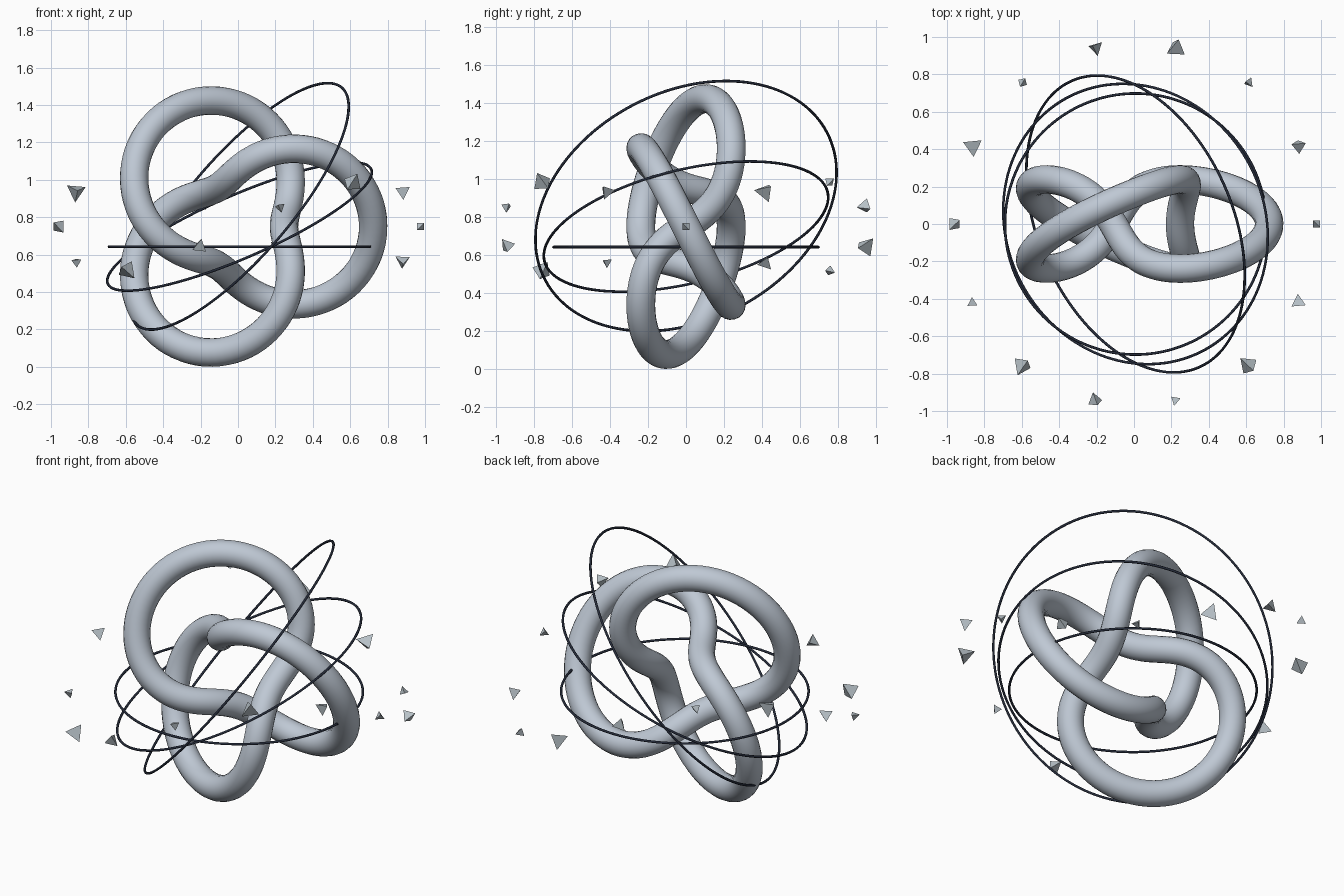
import bpy
import math
from mathutils import Matrix, Vector

if "Cube" in bpy.data.objects:
    bpy.data.objects.remove(bpy.data.objects["Cube"])

R = 0.4765                      # knot radius
TUBE = 0.0762                   # knot tube radius
CENTRE = Vector((0.008, 0, 0.75))


def material(name, colour):
    m = bpy.data.materials.new(name)
    m.diffuse_color = (*colour, 1)
    m.use_nodes = True
    m.node_tree.nodes["Principled BSDF"].inputs["Base Color"].default_value = m.diffuse_color
    return m


pale_steel = material("pale_steel", (0.52, 0.58, 0.66))
dark_navy = material("dark_navy", (0.018, 0.024, 0.042))
soft_grey = material("soft_grey", (0.48, 0.54, 0.58))


def knot_point(u):
    w = 1.5 * u
    r = R * (1 + 0.5 * math.cos(w))
    return CENTRE + Vector((r * math.cos(u), -0.5 * R * math.sin(w), r * math.sin(u)))


# Trefoil knot: round tube swept along a closed path
STEPS = 240
curve = bpy.data.curves.new("knot", 'CURVE')
curve.dimensions = '3D'
curve.bevel_depth = TUBE
curve.bevel_resolution = 8
spline = curve.splines.new('POLY')
spline.points.add(STEPS - 1)
for i, p in enumerate(spline.points):
    p.co = (*knot_point(4 * math.pi * i / STEPS), 1)
spline.use_cyclic_u = True
knot = bpy.data.objects.new("knot", curve)
bpy.context.collection.objects.link(knot)
bpy.context.view_layer.objects.active = knot
knot.select_set(True)
bpy.ops.object.convert(target='MESH')
knot = bpy.context.object
knot.data.materials.clear()
knot.data.materials.append(pale_steel)
bpy.ops.object.shade_smooth()

# Three thin orbit rings, each higher, wider and more tilted
for i, radius in enumerate((0.698, 0.768, 0.838)):
    a, b = 0.24 * i, 0.4 * i
    normal = Vector((-math.sin(b), -math.cos(b) * math.sin(a), math.cos(b) * math.cos(a)))
    bpy.ops.mesh.primitive_torus_add(
        major_radius=radius, minor_radius=0.0072, major_segments=128, minor_segments=8,
        location=CENTRE + Vector((0, 0, 0.108 * (i - 1))),
        rotation=normal.to_track_quat('Z', 'Y').to_euler())
    ring = bpy.context.object
    ring.name = f"orbit_ring_{i + 1}"
    ring.data.materials.append(dark_navy)
    bpy.ops.object.shade_smooth()

# Tumbling tetrahedral shards on a wavy circle, in three sizes
CORNERS = [Vector(c).normalized() for c in ((1, -1, 1), (-1, -1, -1), (-1, 1, 1), (1, 1, -1))]
FACES = [(0, 2, 1), (0, 1, 3), (0, 3, 2), (1, 2, 3)]
COUNT = 14
for k in range(COUNT):
    t = 2 * math.pi * k / COUNT
    size = 0.0325 + 0.0145 * (k % 3)
    turn = Matrix.Rotation(0.7 * k, 3, 'X') @ Matrix.Rotation(0.9 * k, 3, 'Z')
    mesh = bpy.data.meshes.new(f"shard_{k + 1}")
    mesh.from_pydata([turn @ c * size for c in CORNERS], [], FACES)
    mesh.materials.append(soft_grey)
    shard = bpy.data.objects.new(f"shard_{k + 1}", mesh)
    shard.location = CENTRE + Vector((0.968 * math.cos(t), -0.968 * math.sin(t),
                                      0.24 * math.sin(2 * t)))
    bpy.context.collection.objects.link(shard)
